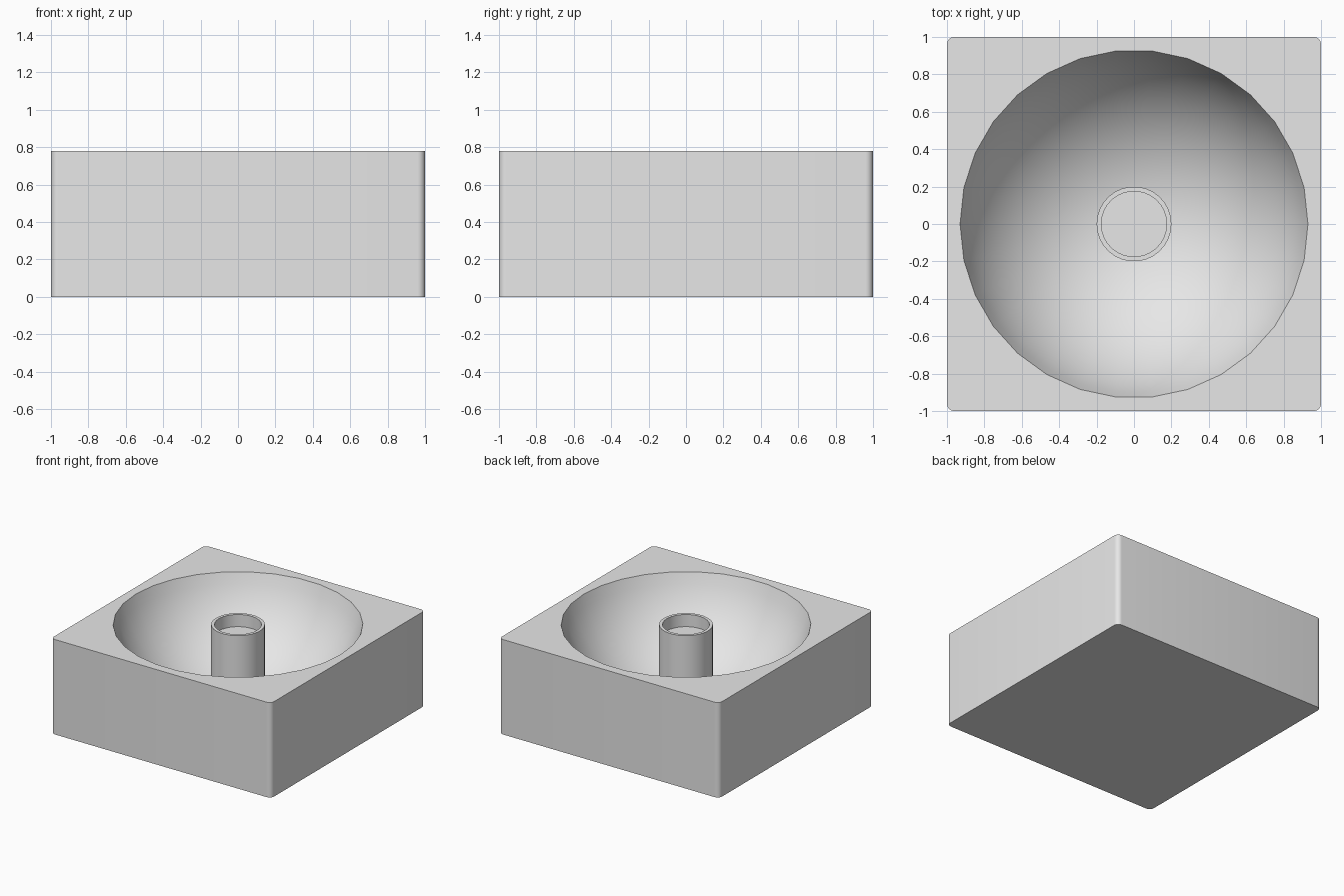
import bpy, bmesh, math

if "Cube" in bpy.data.objects:
    bpy.data.objects.remove(bpy.data.objects["Cube"])

H = 0.78          # block height
SIDES = 30        # sides of the round parts
RIM, DEPTH = 0.93, 0.70

grey = bpy.data.materials.new("light_grey")
grey.diffuse_color = (0.8, 0.8, 0.8, 1)
grey.use_nodes = True
grey.node_tree.nodes["Principled BSDF"].inputs["Base Color"].default_value = grey.diffuse_color


def ring(bm, r, z):
    return [bm.verts.new((r * math.cos(2 * math.pi * i / SIDES),
                          r * math.sin(2 * math.pi * i / SIDES), z)) for i in range(SIDES)]


def bridge(bm, a, b):
    n = len(a)
    return [bm.faces.new((a[i], a[(i + 1) % n], b[(i + 1) % n], b[i])) for i in range(n)]


def finish(bm, name):
    bmesh.ops.recalc_face_normals(bm, faces=bm.faces)
    mesh = bpy.data.meshes.new(name)
    bm.to_mesh(mesh)
    bm.free()
    mesh.materials.append(grey)
    ob = bpy.data.objects.new(name, mesh)
    bpy.context.collection.objects.link(ob)
    bpy.ops.object.select_all(action='DESELECT')
    ob.select_set(True)
    bpy.context.view_layer.objects.active = ob
    bpy.ops.object.shade_smooth_by_angle(angle=math.radians(30))
    return ob


# Block with rounded upright edges and a bowl sunk in its top
bm = bmesh.new()
rad, steps = 0.04, 6
outline = []
for k, (sx, sy) in enumerate([(1, 1), (-1, 1), (-1, -1), (1, -1)]):
    for s in range(steps + 1):
        a = math.pi / 2 * (k + s / steps)
        outline.append((sx * (1 - rad) + rad * math.cos(a), sy * (1 - rad) + rad * math.sin(a)))
low = [bm.verts.new((x, y, 0)) for x, y in outline]
top = [bm.verts.new((x, y, H)) for x, y in outline]
bm.faces.new(low[::-1])
bridge(bm, low, top)

# Bowl as a spherical cap, from rim to bottom
R = (RIM ** 2 + DEPTH ** 2) / (2 * DEPTH)
centre = H - DEPTH + R
half = math.asin(RIM / R)
bands = 14
rings = [ring(bm, R * math.sin(half * (1 - j / bands)), centre - R * math.cos(half * (1 - j / bands)))
         for j in range(bands)]
for a, b in zip(rings, rings[1:]):
    bridge(bm, a, b)
pole = bm.verts.new((0, 0, centre - R))
last = rings[-1]
for i in range(SIDES):
    bm.faces.new((last[i], last[(i + 1) % SIDES], pole))

# Flat top between the outline and the bowl rim
edges = [bm.edges.get((loop[i], loop[(i + 1) % len(loop)]))
         for loop in (top, rings[0]) for i in range(len(loop))]
bmesh.ops.triangle_fill(bm, edges=edges, use_beauty=True, normal=(0, 0, 1))
finish(bm, "bowl_block")

# Central post with a shallow cup in its top
bm = bmesh.new()
profile = [(0.20, 0.07), (0.20, H), (0.175, H), (0.175, H - 0.10)]
loops = [ring(bm, r, z) for r, z in profile]
for a, b in zip(loops, loops[1:]):
    bridge(bm, a, b)
bm.faces.new(loops[0])
bm.faces.new(loops[-1])
finish(bm, "centre_post")
